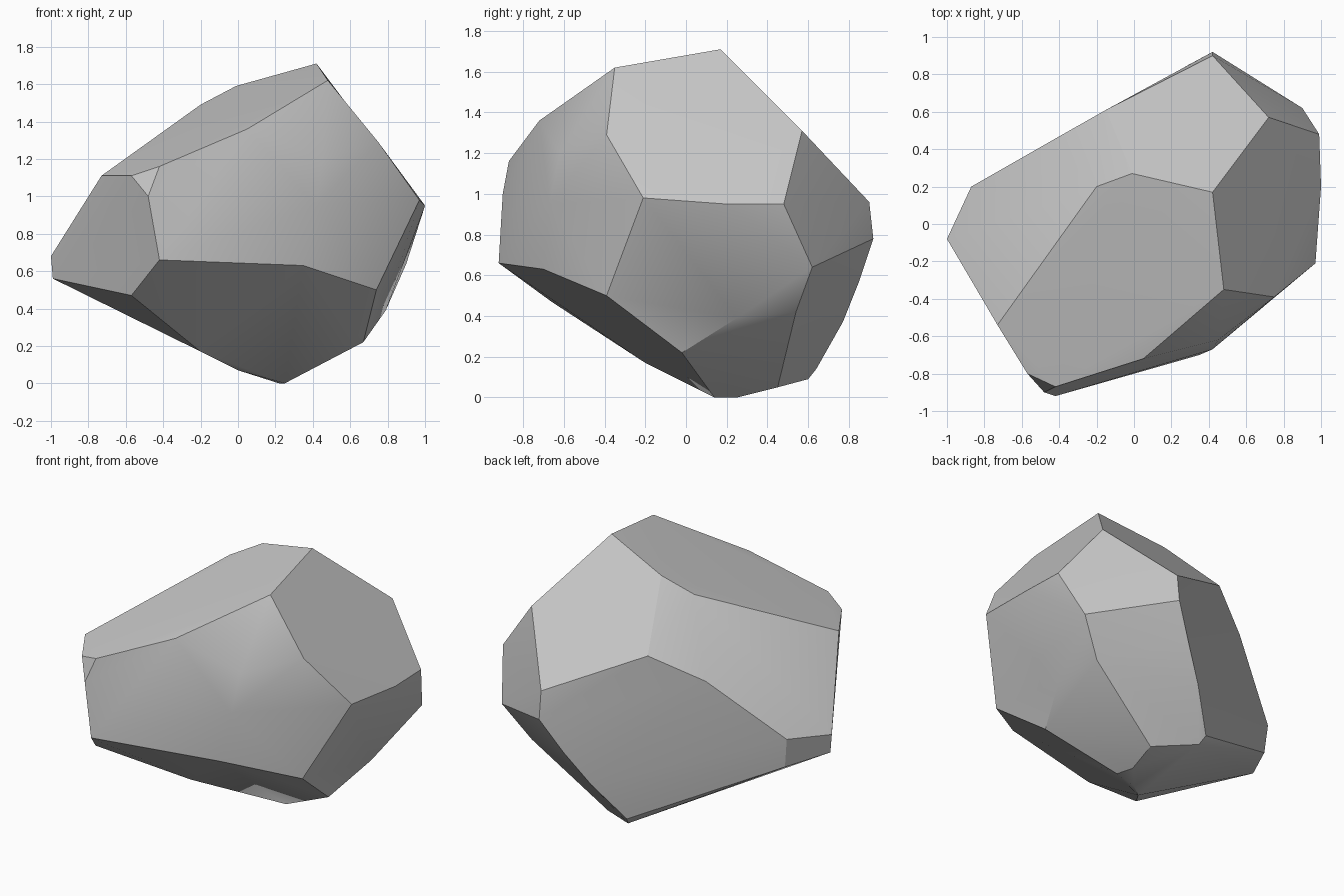
import bpy
import bmesh
import math

# Remove the default object
default = bpy.data.objects.get("Cube")
if default:
    bpy.data.objects.remove(default, do_unlink=True)


def make_material(name, colour):
    material = bpy.data.materials.new(name)
    material.use_nodes = True
    material.diffuse_color = colour
    shader = material.node_tree.nodes["Principled BSDF"]
    shader.inputs["Base Color"].default_value = colour
    shader.inputs["Roughness"].default_value = .8
    return material


# Corners of the chipped boulder, grouped by the region they outline
peak = [(.42, .17, 1.71), (.48, -.35, 1.62), (-.01, .27, 1.59), (-.2, .2, 1.49)]
right_side = [(.72, .57, 1.31), (.99, .48, .95), (.97, -.21, .98), (.75, -.39, 1.29),
              (.9, .62, .64), (.74, -.39, .5), (.67, -.02, .22), (1, .2, .95),
              (.79, .25, .39), (.74, .54, .42)]
front_side = [(.05, -.72, 1.36), (-.42, -.87, 1.16), (-.48, -.9, 1), (-.42, -.92, .66),
              (.35, -.7, .63), (.45, -.62, 1.2), (.42, -.67, .95)]
left_side = [(-.57, -.8, 1.11), (-.73, -.54, 1.11), (-1, -.08, .68),
             (-.99, -.08, .56), (-.57, -.66, .47)]
back_side = [(.42, .9, .96), (.42, .92, .78), (-.15, .61, 1.23), (-.45, .44, 1.08),
             (-.87, .2, .72), (-.85, .19, .53), (.29, .85, .57), (.15, .77, .37)]
underside = [(-.02, .64, .14), (0, .6, .09), (.25, .45, .05), (.22, .25, 0),
             (.25, .14, 0), (0, 0, .07), (-.2, -.2, .17)]

# Wrap the corners in one closed convex shell
bm = bmesh.new()
for region in (peak, right_side, front_side, left_side, back_side, underside):
    for corner in region:
        bm.verts.new(corner)
hull = bmesh.ops.convex_hull(bm, input=bm.verts[:])
spare = {item for key in ("geom_interior", "geom_unused") for item in hull[key]
         if isinstance(item, bmesh.types.BMVert)}
bmesh.ops.delete(bm, geom=list(spare), context="VERTS")

# Merge nearly level triangles into broad chipped facets
bmesh.ops.dissolve_limit(bm, angle_limit=math.radians(3),
                         verts=bm.verts[:], edges=bm.edges[:])
bmesh.ops.recalc_face_normals(bm, faces=bm.faces[:])

mesh = bpy.data.meshes.new("boulder")
bm.to_mesh(mesh)
bm.free()
mesh.materials.append(make_material("stone grey", (.57, .57, .57, 1)))
boulder = bpy.data.objects.new("boulder", mesh)
bpy.context.collection.objects.link(boulder)

# Soft shading over shallow bends, crisp shading along the fractured edges
bpy.context.view_layer.objects.active = boulder
boulder.select_set(True)
bpy.ops.object.shade_smooth_by_angle(angle=math.radians(28))
